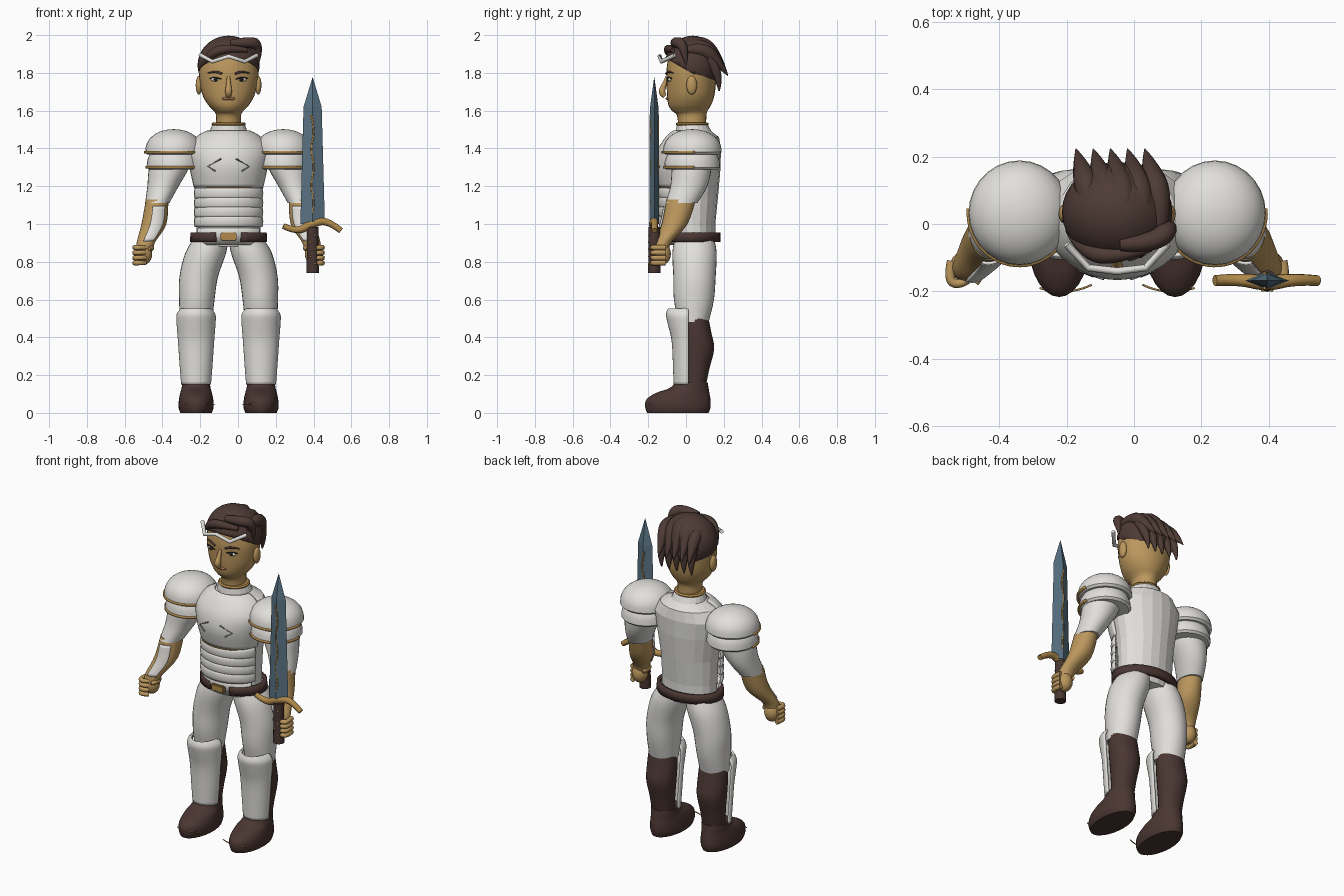
import bpy, bmesh, math
from mathutils import Vector

cube = bpy.data.objects.get("Cube")
if cube:
    bpy.data.objects.remove(cube, do_unlink=True)

MID = -0.05  # symmetry plane of the body


def material(name, rgb):
    m = bpy.data.materials.new(name)
    m.use_nodes = True
    m.diffuse_color = (*rgb, 1)
    m.node_tree.nodes["Principled BSDF"].inputs["Base Color"].default_value = (*rgb, 1)
    return m


white = material("white_armour", (0.75, 0.74, 0.71))
skin = material("skin", (0.50, 0.31, 0.11))
gold = material("gold_trim", (0.43, 0.25, 0.07))
hair_brown = material("hair_brown", (0.075, 0.043, 0.035))
leather = material("leather", (0.068, 0.037, 0.032))
steel = material("blue_steel", (0.10, 0.17, 0.23))
grey = material("grey_mark", (0.25, 0.25, 0.25))
dark = material("eye_dark", (0.015, 0.013, 0.012))
lip = material("lip", (0.33, 0.15, 0.08))


def finish(ob, mat, angle=40):
    if not ob.data.materials:
        ob.data.materials.append(mat)
    bpy.ops.object.select_all(action='DESELECT')
    ob.select_set(True)
    bpy.context.view_layer.objects.active = ob
    if angle:
        bpy.ops.object.shade_smooth_by_angle(angle=math.radians(angle))
    return ob


def from_bmesh(name, bm, mat, angle=40):
    bmesh.ops.recalc_face_normals(bm, faces=bm.faces)
    me = bpy.data.meshes.new(name)
    bm.to_mesh(me)
    bm.free()
    ob = bpy.data.objects.new(name, me)
    bpy.context.collection.objects.link(ob)
    return finish(ob, mat, angle)


def refine(rings, steps):
    """Catmull-Rom interpolation between the given rings."""
    out = []
    for i in range(len(rings) - 1):
        p = [rings[max(0, min(len(rings) - 1, i + k))] for k in (-1, 0, 1, 2)]
        for j in range(steps):
            t = j / steps
            out.append([0.5 * (2 * b + (c - a) * t + (2 * a - 5 * b + 4 * c - d) * t * t
                               + (3 * b - a - 3 * c + d) * t ** 3) for a, b, c, d in zip(*p)])
    return out + [list(rings[-1])]


def loft(name, rings, mat, s=1, n=28, steps=4, arc=None, thick=0.012, angle=40):
    """Elliptical rings (dx, y, z, rx, ry); an arc in degrees makes an open plate."""
    bm = bmesh.new()
    rows = []
    a0, a1 = arc or (0, 360)
    count = n + 1 if arc else n
    for dx, y, z, rx, ry in refine(rings, steps):
        ang = [math.radians(a0 + (a1 - a0) * k / n) for k in range(count)]
        rows.append([bm.verts.new((MID + s * (dx + rx * math.cos(a)), y + ry * math.sin(a), z)) for a in ang])
    for lo, hi in zip(rows, rows[1:]):
        for k in range(n):
            m = (k + 1) % count
            bm.faces.new((lo[k], lo[m], hi[m], hi[k]))
    if not arc:
        bm.faces.new(rows[0])
        bm.faces.new(rows[-1])
    ob = from_bmesh(name, bm, mat, angle)
    if arc:
        mod = ob.modifiers.new("thickness", 'SOLIDIFY')
        mod.thickness, mod.offset = thick, 0
    return ob


def tube(name, pts, radii, mat, smooth=True):
    """Round tube through points, one radius for each point."""
    cu = bpy.data.curves.new(name, 'CURVE')
    cu.dimensions, cu.bevel_depth, cu.bevel_resolution = '3D', 1, 3
    cu.use_fill_caps, cu.resolution_u = True, 6
    sp = cu.splines.new('NURBS' if smooth else 'POLY')
    sp.points.add(len(pts) - 1)
    for p, co, r in zip(sp.points, pts, radii):
        p.co, p.radius = (*co, 1), r
    if smooth:
        sp.use_endpoint_u, sp.order_u = True, 3
    ob = bpy.data.objects.new(name, cu)
    bpy.context.collection.objects.link(ob)
    bpy.ops.object.select_all(action='DESELECT')
    ob.select_set(True)
    bpy.context.view_layer.objects.active = ob
    bpy.ops.object.convert(target='MESH')
    return finish(bpy.context.object, mat)


def ball(name, loc, size, mat, seg=20):
    bm = bmesh.new()
    bmesh.ops.create_uvsphere(bm, u_segments=seg, v_segments=seg // 2, radius=1)
    bmesh.ops.scale(bm, vec=size, verts=bm.verts)
    bmesh.ops.translate(bm, vec=loc, verts=bm.verts)
    return from_bmesh(name, bm, mat, 60)


def box(name, loc, size, mat, bevel=0.006):
    bm = bmesh.new()
    bmesh.ops.create_cube(bm, size=1)
    bmesh.ops.scale(bm, vec=size, verts=bm.verts)
    bmesh.ops.bevel(bm, geom=bm.edges[:], offset=bevel, segments=2, affect='EDGES')
    bmesh.ops.translate(bm, vec=loc, verts=bm.verts)
    return from_bmesh(name, bm, mat)


# Torso, breastplate and waist bands
loft("torso", [(0, .045, .88, .13, .10), (0, .04, .93, .17, .115), (0, .035, 1.0, .17, .12),
               (0, .035, 1.15, .175, .135), (0, .035, 1.3, .20, .148), (0, .04, 1.4, .215, .145),
               (0, .045, 1.46, .17, .13), (0, .04, 1.49, .10, .095), (0, .033, 1.53, .085, .08)],
     white, n=20, steps=1, angle=0)
loft("breastplate", [(0, .02, 1.195, .18, .155), (0, .02, 1.3, .203, .18), (0, .025, 1.39, .213, .17),
                     (0, .035, 1.46, .165, .135), (0, .035, 1.49, .11, .10)], white, arc=(-172, -8))
loft("breastplate_trim", [(0, .02, 1.19, .18, .155), (0, .02, 1.196, .18, .155)], gold,
     arc=(-130, -50), thick=.016, steps=1)
for i in range(4):
    z = .985 + i * .05
    loft("waist_band", [(0, .01, z, .177, .143), (0, .01, z + .03, .181, .15), (0, .01, z + .055, .175, .145)],
         white, arc=(-170, -10), steps=2)
loft("waist_skirt", [(0, .015, .89, .165, .105), (0, .015, .98, .172, .135)], white, arc=(-160, -20), steps=2)
loft("belt", [(0, .03, .905, .192, .14), (0, .03, .955, .19, .14)], leather, arc=(-70, 250), thick=.024, steps=2)
box("buckle", (MID, -.118, .934), (.085, .025, .042), gold)
loft("neck_ring", [(0, .033, 1.522, .086, .082), (0, .033, 1.53, .091, .087), (0, .033, 1.538, .084, .08)], gold)

# Head and face
loft("head", [(0, .033, 1.51, .068, .074), (0, .03, 1.575, .066, .078), (0, .02, 1.60, .08, .095),
              (0, .02, 1.63, .108, .113), (0, .025, 1.68, .137, .125), (0, .028, 1.75, .153, .131),
              (0, .03, 1.82, .157, .133), (0, .03, 1.9, .138, .117), (0, .03, 1.95, .095, .08),
              (0, .03, 1.975, .03, .025)], skin)
tube("nose", [(MID, -.10, 1.78), (MID, -.118, 1.73), (MID, -.132, 1.695), (MID, -.112, 1.675)],
     [.008, .014, .02, .012], skin)
ball("mouth", (MID, -.096, 1.664), (.036, .012, .009), lip)
for s in (1, -1):
    X = lambda dx: MID + s * dx
    ball("ear", (X(.157), .03, 1.735), (.017, .028, .05), skin)
    ball("eye_white", (X(.068), -.086, 1.765), (.026, .01, .011), white)
    ball("iris", (X(.068), -.093, 1.766), (.011, .008, .011), dark)
    tube("eyelid", [(X(.038), -.098, 1.766), (X(.068), -.095, 1.78), (X(.1), -.075, 1.77)], [.003, .005, .003], dark)
    tube("eyebrow", [(X(.035), -.105, 1.795), (X(.07), -.095, 1.813), (X(.11), -.068, 1.798)],
         [.006, .007, .003], hair_brown)

# Hair: a cap cut on a slant, with swept locks
bm = bmesh.new()
bmesh.ops.create_uvsphere(bm, u_segments=32, v_segments=20, radius=1)
bmesh.ops.scale(bm, vec=(.164, .147, .157), verts=bm.verts)
bmesh.ops.translate(bm, vec=(MID, .035, 1.84), verts=bm.verts)
bmesh.ops.bisect_plane(bm, geom=bm.verts[:] + bm.edges[:] + bm.faces[:], plane_co=(0, .03, 1.80),
                       plane_no=(0, .5, .87), clear_inner=True)
cap = from_bmesh("hair_cap", bm, hair_brown, 60)
cap.modifiers.new("thickness", 'SOLIDIFY').thickness = .015
for i in range(5):
    x = -.172 + i * .051
    drop = .02 * abs(i - 2)
    tube("back_lock", [(x + .045, -.03, 1.955 - drop), (x + .045, .07, 1.975 - drop), (x + .02, .155, 1.90 - drop / 2),
                       (x, .222, 1.785)], [.02, .038, .036, .002], hair_brown)
    tube("nape_lock", [(x + .03, .12, 1.88), (x + .02, .178, 1.80), (x + .01, .175, 1.705)],
         [.03, .03, .004], hair_brown)
tube("side_lock", [(-.04, -.06, 1.955), (.05, -.06, 1.965), (.115, -.01, 1.95), (.105, .0, 1.84)],
     [.02, .03, .03, .004], hair_brown)
tube("fringe", [(.05, -.07, 1.92), (-.06, -.10, 1.935), (-.15, -.08, 1.90), (-.20, -.02, 1.83)],
     [.012, .026, .026, .004], hair_brown)
tube("circlet", [(-.2, -.06, 1.895), (-.135, -.13, 1.86), (MID, -.14, 1.888), (.035, -.13, 1.86), (.1, -.06, 1.893)],
     [.011] * 5, white, smooth=False)

# Paired parts
forearm = [(.378, -.025, 1.13, .06, .078), (.395, -.06, 1.0, .066, .068),
           (.435, -.118, .91, .05, .046), (.445, -.13, .87, .045, .04)]
for s in (1, -1):
    X = lambda dx: MID + s * dx
    # Shoulder armour
    for name, z, h, r in (("upper_pauldron", 1.38, .122, .15), ("lower_pauldron", 1.30, .13, .143)):
        dome = [(.29, .033, z + h * math.sin(t) ** .85, r * math.cos(t) + .001, r * 1.03 * math.cos(t) + .001)
                for t in [math.pi / 2 * k / 9 for k in range(10)]]
        loft(name, [(.29, .033, z - .012, r * .93, r * .95)] + dome, white, s, steps=1)
        loft("pauldron_trim", [(.29, .033, z - .006, r, r * 1.03), (.29, .033, z + .006, r, r * 1.03)], gold, s,
             arc=(-175, 5), thick=.014, steps=1)
    # Arm and bracer
    loft("upper_arm", [(.29, .035, 1.4, .09, .10), (.315, .03, 1.3, .105, .105), (.347, .015, 1.2, .083, .098),
                       (.378, -.025, 1.11, .064, .084)], white, s)
    loft("forearm", forearm, skin, s)
    loft("bracer", [(dx, y, z, rx + .007, ry + .007) for dx, y, z, rx, ry in
                    [(.382, -.035, 1.095, .062, .074)] + forearm[1:3]], white, s, n=8, arc=(-130, -75), thick=.009)
    # Fist
    ball("palm", (X(.45), -.125, .842), (.046, .045, .058), skin)
    for i in range(4):
        z = .875 - i * .027
        tube("finger", [(X(.49), -.11, z), (X(.503), -.165, z), (X(.47), -.183, z), (X(.44), -.165, z)],
             [.015, .014, .013, .011], skin)
    tube("thumb", [(X(.42), -.10, .87), (X(.395), -.14, .875), (X(.42), -.175, .87)], [.017, .015, .01], skin)
    # Leg, greave and boot
    loft("thigh", [(.085, .045, .94, .085, .10), (.12, .045, .85, .108, .117), (.158, .045, .72, .102, .112),
                   (.168, .042, .6, .094, .106), (.172, .04, .48, .085, .08)], white, s)
    loft("calf", [(.172, .048, .505, .084, .07), (.172, .055, .43, .088, .078), (.172, .065, .34, .086, .084),
                  (.172, .055, .23, .074, .068), (.172, .045, .13, .066, .058)], leather, s)
    loft("greave", [(.172, .01, .15, .073, .07), (.172, .01, .25, .081, .073), (.172, .01, .38, .09, .08),
                    (.172, .01, .47, .097, .10), (.172, .01, .52, .097, .11), (.172, .01, .55, .075, .10)],
         white, s, arc=(-182, 2))
    loft("boot", [(.172, -.043, 0, .083, .163), (.172, -.043, .03, .093, .173), (.172, -.04, .07, .091, .17),
                  (.172, -.018, .105, .084, .142), (.172, .015, .13, .077, .105), (.172, .03, .16, .073, .085)],
         leather, s)
    tube("boot_trim", [(X(.075), -.18, .045), (X(.145), -.215, .045), (X(.23), -.19, .045)], [.003] * 3, gold)
    # Chest mark
    tube("chest_mark", [(X(.04), -.163, 1.345), (X(.11), -.139, 1.305), (X(.07), -.155, 1.28)], [.004] * 3, grey, False)

# Sword
SX, SY = .395, -.168
B = SX - MID
loft("blade", [(B, SY, 1.0, .065, .026), (B, SY, 1.62, .048, .022), (B, SY, 1.775, .001, .001)],
     steel, n=4, steps=1, angle=0)
for side in (1, -1):
    tube("blade_inlay", [(SX + .008 * math.sin(i * 1.7), SY + side * .021, 1.06 + i * .052) for i in range(11)],
         [.005] * 11, gold)
tube("guard", [(.24, SY, .99), (.31, SY + .005, .955), (SX, SY - .01, 1.005), (.475, SY + .005, 1.02),
               (.545, SY, .965)], [.016, .018, .024, .018, .016], gold)
loft("grip", [(B, SY, .74, .033, .033), (B, SY, .765, .033, .033), (B, SY, .85, .03, .03), (B, SY, .985, .031, .031)],
     leather, n=12)
for i in range(5):
    ball("grip_stud", (SX + .012 * (-1) ** i, SY - .028, .79 + i * .038), (.007, .005, .006), gold, 8)
